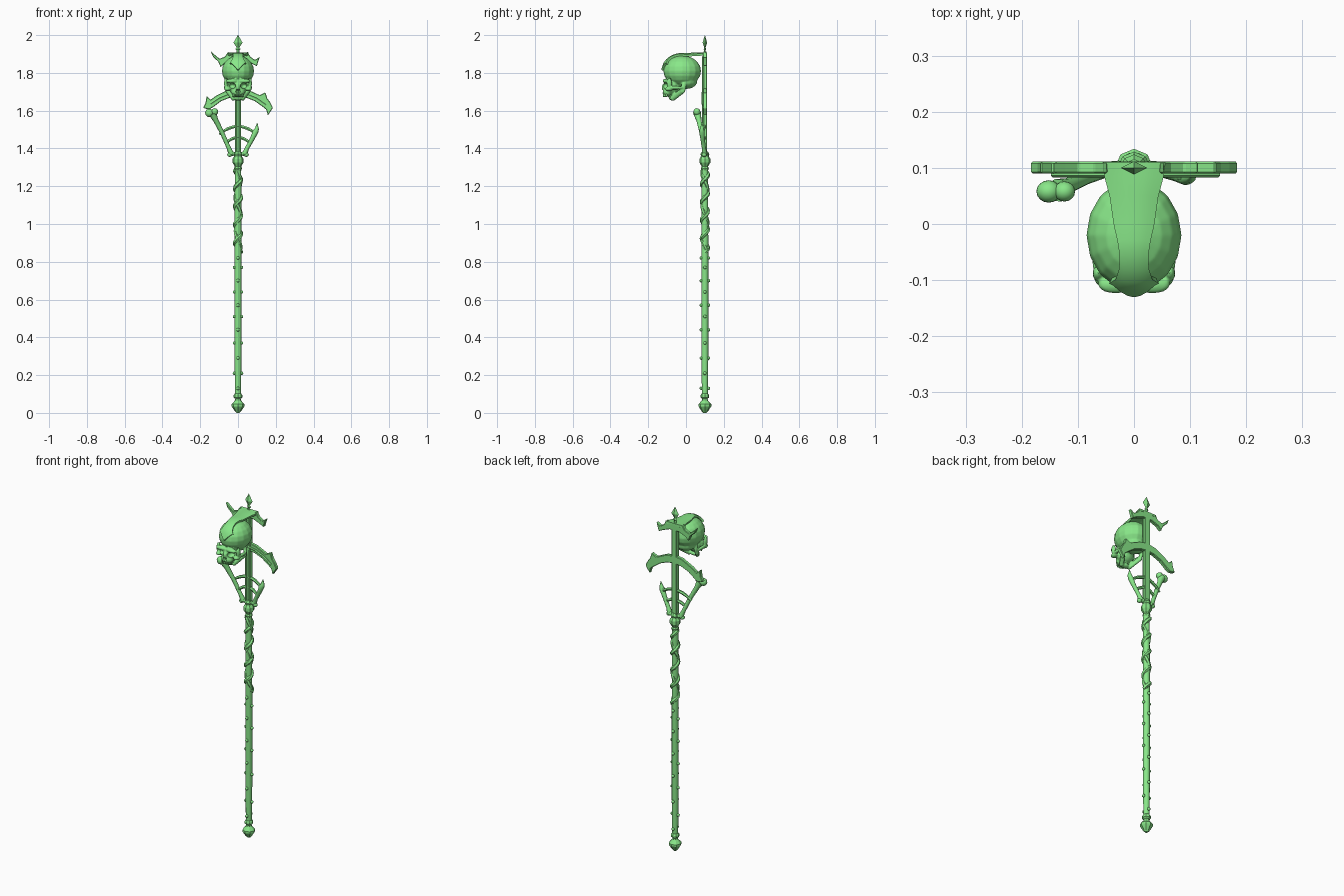
import bpy, bmesh, math
from mathutils import Vector, Matrix

if "Cube" in bpy.data.objects:
    bpy.data.objects.remove(bpy.data.objects["Cube"])

YS = 0.1  # y of the staff axis
green = bpy.data.materials.new("green")
green.diffuse_color = (0.25, 0.8, 0.25, 1)
green.use_nodes = True
green.node_tree.nodes["Principled BSDF"].inputs["Base Color"].default_value = green.diffuse_color


def select(ob):
    bpy.ops.object.select_all(action='DESELECT')
    ob.select_set(True)
    bpy.context.view_layer.objects.active = ob


def finish(name, bm, smooth=35):
    bmesh.ops.recalc_face_normals(bm, faces=bm.faces)
    me = bpy.data.meshes.new(name)
    bm.to_mesh(me)
    bm.free()
    ob = bpy.data.objects.new(name, me)
    bpy.context.collection.objects.link(ob)
    me.materials.append(green)
    select(ob)
    if smooth:
        bpy.ops.object.shade_smooth_by_angle(angle=math.radians(smooth))
    return ob


def lathe(name, prof, n, smooth=35, sy=1):
    bm = bmesh.new()
    rings = [[bm.verts.new((r * math.cos(2 * math.pi * i / n), YS + sy * r * math.sin(2 * math.pi * i / n), z))
              for i in range(n)] for r, z in prof]
    for a, b in zip(rings, rings[1:]):
        for i in range(n):
            bm.faces.new((a[i], a[(i + 1) % n], b[(i + 1) % n], b[i]))
    bm.faces.new(rings[0])
    bm.faces.new(rings[-1])
    return finish(name, bm, smooth)


def plate(name, pts, y0, y1, bevel=0.003):
    bm = bmesh.new()
    f = bm.faces.new([bm.verts.new((x, y0, z)) for x, z in pts])
    r = bmesh.ops.extrude_face_region(bm, geom=[f])
    bmesh.ops.translate(bm, vec=(0, y1 - y0, 0), verts=[v for v in r['geom'] if isinstance(v, bmesh.types.BMVert)])
    ob = finish(name, bm, 0)
    m = ob.modifiers.new("bevel", 'BEVEL')
    m.width, m.segments = bevel, 1
    bpy.ops.object.modifier_apply(modifier="bevel")
    return ob


def tube(name, pts, radii, res=2, kind='POLY'):
    cu = bpy.data.curves.new(name, 'CURVE')
    cu.dimensions, cu.bevel_depth, cu.bevel_resolution, cu.use_fill_caps = '3D', 1, res, True
    sp = cu.splines.new(kind)
    sp.points.add(len(pts) - 1)
    for p, co, r in zip(sp.points, pts, radii):
        p.co, p.radius = (*co, 1), r
    ob = bpy.data.objects.new(name, cu)
    bpy.context.collection.objects.link(ob)
    select(ob)
    bpy.ops.object.convert(target='MESH')
    ob = bpy.context.object
    ob.data.materials.clear()
    ob.data.materials.append(green)
    bpy.ops.object.shade_smooth_by_angle(angle=math.radians(45))
    return ob


def blobs(name, items, u=16, v=10):
    bm = bmesh.new()
    for c, r in items:
        bmesh.ops.create_uvsphere(bm, u_segments=u, v_segments=v, radius=1,
                                  matrix=Matrix.Translation(c) @ Matrix.Diagonal((*r, 1)))
    return finish(name, bm, 60)


# Pommel, shaft, collar and spear tip
lathe("pommel", [(.008, 0), (.018, .01), (.034, .035), (.034, .046), (.016, .066), (.014, .075),
                 (.023, .082), (.023, .094), (.017, .102)], 8, 25)
lathe("shaft", [(.016, .09), (.018, .3), (.018, .85), (.017, 1.3)], 12)
lathe("collar", [(.016, 1.28), (.021, 1.295), (.017, 1.305), (.029, 1.325), (.029, 1.345), (.02, 1.36),
                 (.024, 1.37), (.015, 1.385)], 8, 25)
lathe("spear_tip", [(.008, 1.89), (.008, 1.92), (.014, 1.925), (.007, 1.935), (.024, 1.96), (.001, 2.0)], 4, 0, .5)

# Studs alternate between the side faces and the front and back faces
studs = []
for z in (.77, .64, .51, .37, .21):
    studs += [((s * .02, YS, z), (.008, .009, .009)) for s in (-1, 1)]
for z in (.82, .70, .57, .44, .29, .13):
    studs += [((0, YS + s * .02, z), (.009, .008, .009)) for s in (-1, 1)]
blobs("shaft_studs", studs, 8, 6)

# Twisted grip: two wound strands of different pitch
for k, (turns, r, d) in enumerate(((4.5, .016, .0115), (-2.5, .013, .011))):
    n = 90
    path = [(r * math.cos(2 * math.pi * turns * i / n + k), YS + r * math.sin(2 * math.pi * turns * i / n + k),
             .85 + .435 * i / n) for i in range(n + 1)]
    tube(f"grip_strand_{k + 1}", path, [d] * (n + 1), 1)

# Flat upper bar with raised rails
plate("upper_bar", [(-.016, 1.37), (.016, 1.37), (.016, 1.9), (-.016, 1.9)], .092, .111, .002)
for s in (-1, 1):
    plate("bar_rail", [(s * .011 - .005, 1.38), (s * .011 + .005, 1.38), (s * .011 + .005, 1.89),
                       (s * .011 - .005, 1.89)], .086, .094, .002)

# Large crescent with hooked ends
plate("crescent", [(0, 1.72), (.05, 1.712), (.115, 1.682), (.145, 1.697), (.155, 1.665), (.17, 1.645), (.185, 1.615),
                   (.175, 1.6), (.158, 1.575), (.15, 1.605), (.132, 1.62), (.09, 1.65), (.045, 1.668), (0, 1.674),
                   (-.045, 1.668), (-.09, 1.65), (-.13, 1.62), (-.15, 1.608), (-.17, 1.61), (-.185, 1.615),
                   (-.172, 1.64), (-.166, 1.678), (-.145, 1.658), (-.115, 1.68), (-.05, 1.712)], .09, .111)
arc = [(-.145, 1.637), (-.1, 1.667), (-.05, 1.688), (0, 1.697), (.05, 1.688), (.1, 1.667), (.15, 1.632)]
tube("crescent_rib", [(x, .09, z) for x, z in arc], [.007] * 7, 1)

# Jagged crown plate behind the skull
plate("crown", [(-.145, 1.915), (-.122, 1.895), (-.098, 1.875), (-.07, 1.885), (-.052, 1.912), (-.04, 1.897),
                (0, 1.905), (.04, 1.897), (.05, 1.912), (.066, 1.885), (.09, 1.868), (.115, 1.885), (.107, 1.86),
                (.1, 1.835), (.07, 1.85), (.03, 1.865), (-.03, 1.865), (-.07, 1.85), (-.092, 1.83),
                (-.105, 1.86), (-.132, 1.885)], .09, .111)

# Long bone on the left, broken bone on the right
tube("long_bone", [(-.035, .098, 1.37), (-.05, .094, 1.405), (-.085, .082, 1.485), (-.118, .068, 1.55),
                   (-.135, .06, 1.585)], [.015, .011, .0115, .014, .021], 3)
blobs("long_bone_knobs", [((-.152, .058, 1.588), (.022, .02, .022)), ((-.124, .058, 1.594), (.019, .018, .019)),
                          ((-.044, .096, 1.367), (.013, .013, .012)), ((-.028, .1, 1.372), (.012, .013, .012))])
tube("broken_bone", [(.035, .098, 1.37), (.047, .095, 1.4), (.075, .088, 1.45), (.093, .084, 1.488),
                     (.1, .084, 1.505), (.102, .085, 1.535)], [.015, .011, .012, .015, .011, .001], 3)
blobs("broken_bone_knobs", [((.044, .096, 1.367), (.013, .013, .012)), ((.028, .1, 1.372), (.012, .013, .012)),
                            ((.086, .086, 1.485), (.011, .011, .016))])

# Curved ribs between the bones
for name, w, z0, h in (("upper_rib", .098, 1.475, .042), ("lower_rib", .068, 1.425, .033)):
    tube(name, [(w * t / 4, .1 - .012 * abs(t) / 4, z0 + h * (1 - (t / 4) ** 2)) for t in range(-4, 5)],
         [.006, .008, .009, .009, .009, .009, .009, .008, .006], 1)

# Skull: overlapping masses fused by a remesh
parts = [((0, -.02, 1.81), (.085, .1, .082)), ((0, -.075, 1.73), (.052, .045, .05)),
         ((0, -.097, 1.698), (.036, .028, .024)), ((0, -.118, 1.722), (.009, .011, .02)),
         ((0, -.073, 1.667), (.03, .018, .013)), ((0, .0, 1.755), (.06, .06, .04))]
for s in (-1, 1):
    parts += [((s * .033, -.108, 1.757), (.032, .016, .012)), ((s * .056, -.09, 1.715), (.017, .022, .012)),
              ((s * .066, -.055, 1.722), (.009, .04, .01)), ((s * .064, -.088, 1.745), (.01, .014, .028))]
    for i in range(6):
        t = i / 5
        parts.append(((s * (.056 - .03 * t), -.02 - .048 * t, 1.705 - .038 * t), (.01, .016, .015)))
    parts.append(((s * .056, -.012, 1.728), (.009, .013, .026)))
skull = blobs("skull", parts)
m = skull.modifiers.new("fuse", 'REMESH')
m.mode, m.voxel_size = 'VOXEL', .004
m = skull.modifiers.new("soften", 'SMOOTH')
m.iterations = 3
# Eye sockets and nose opening
cut = blobs("socket_cutter", [((s * .032, -.118, 1.732), (.02, .034, .016)) for s in (-1, 1)]
            + [((s * .006, -.13, 1.703), (.007, .02, .012)) for s in (-1, 1)])
m2 = cut.modifiers.new("fuse", 'REMESH')
m2.mode, m2.voxel_size = 'VOXEL', .003
m = skull.modifiers.new("sockets", 'BOOLEAN')
m.operation, m.object, m.solver = 'DIFFERENCE', cut, 'EXACT'
select(skull)
for mod in [x.name for x in skull.modifiers]:
    bpy.ops.object.modifier_apply(modifier=mod)
bpy.ops.object.shade_smooth_by_angle(angle=math.radians(50))
bpy.data.objects.remove(cut)

# Upper and lower teeth
teeth = []
for i in range(-4, 5):
    a = i * .27
    teeth.append(((.031 * math.sin(a), -.09 - .028 * math.cos(a), 1.682), (.0042, .005, .011)))
    teeth.append(((.028 * math.sin(a), -.068 - .02 * math.cos(a), 1.676), (.0038, .004, .008)))
blobs("teeth", teeth, 6, 5)

# Crest strap from the crown over the skull, ending in a forked point
bm = bmesh.new()
rows = []
for y, w in ((.111, .055), (.085, .052), (.05, .042)):
    rows.append([bm.verts.new((w * t / 3, y, 1.902 - 4 * (w * t / 3) ** 2 * (.111 - y) / .06)) for t in range(-3, 4)])
for deg, w, back in ((80, .034, 0), (95, .028, 0), (110, .024, 0), (125, .025, 0), (140, .031, 0),
                     (152, .042, 0), (178, .034, 26)):
    row = []
    for t in range(-3, 4):
        x = w * t / 3
        a = math.radians(deg - back * abs(t) / 3)
        s = 1.05 * math.sqrt(1 - (x / .088) ** 2)
        row.append(bm.verts.new((x, -.02 + .1 * s * math.cos(a), 1.81 + .086 * s * math.sin(a))))
    rows.append(row)
for a, b in zip(rows, rows[1:]):
    for i in range(6):
        bm.faces.new((a[i], a[i + 1], b[i + 1], b[i]))
crest = finish("crest_strap", bm)
m = crest.modifiers.new("thickness", 'SOLIDIFY')
m.thickness, m.offset = .012, 0
bpy.ops.object.modifier_apply(modifier="thickness")
bpy.ops.object.shade_smooth_by_angle(angle=math.radians(35))
